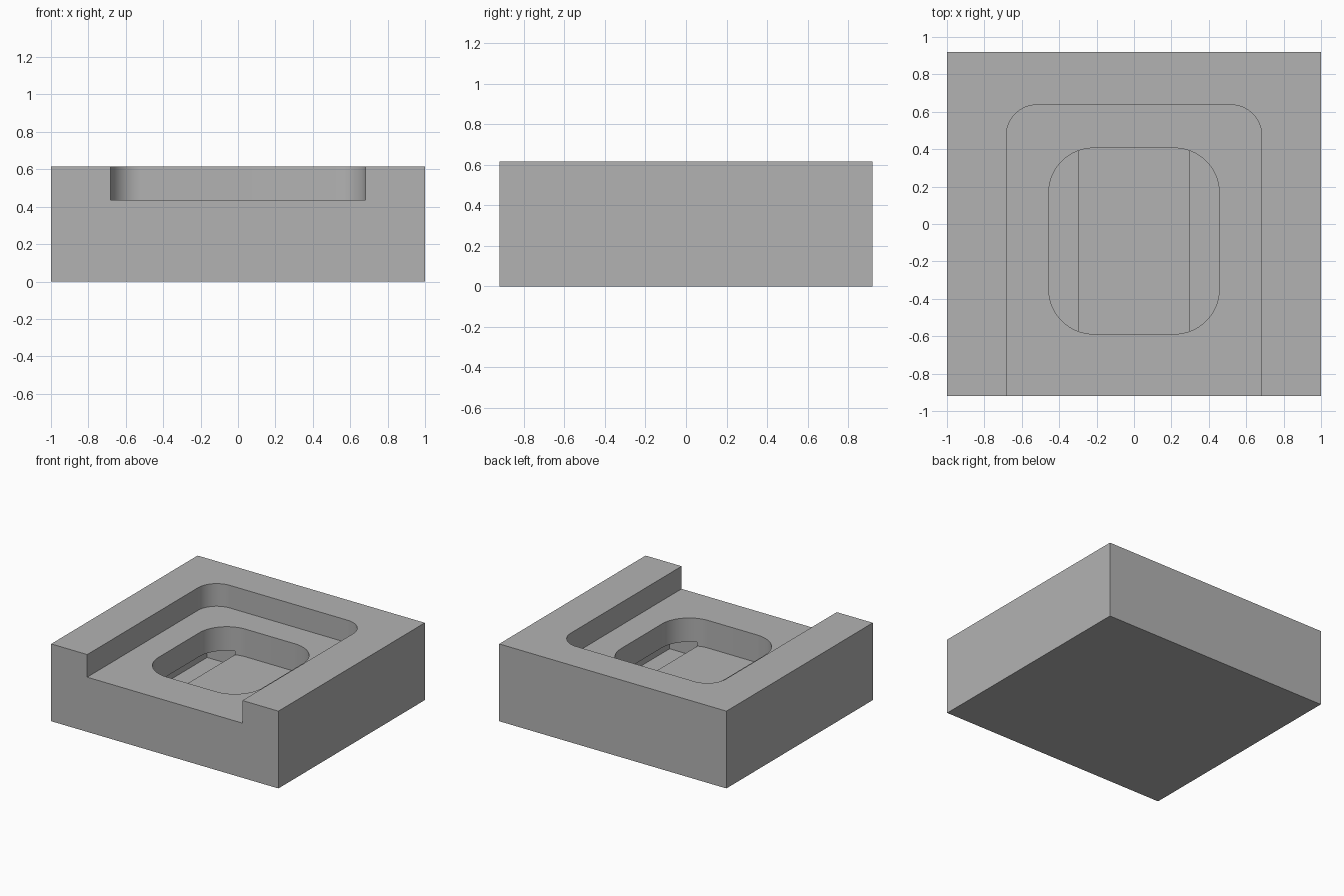
import bpy, bmesh, math

old = bpy.data.objects.get("Cube")
if old:
    bpy.data.objects.remove(old, do_unlink=True)

grey = bpy.data.materials.new("plain_grey")
grey.use_nodes = True
colour = (0.45, 0.45, 0.45, 1)
grey.diffuse_color = colour
grey.node_tree.nodes["Principled BSDF"].inputs["Base Color"].default_value = colour


def prism(name, x0, x1, y0, y1, z0, z1, radius=0.0, steps=16):
    """Upright block, with rounded vertical corners if a radius is given."""
    bm = bmesh.new()
    points = []
    for i, (sx, sy) in enumerate([(1, 1), (-1, 1), (-1, -1), (1, -1)]):
        cx = (x1 if sx > 0 else x0) - sx * radius
        cy = (y1 if sy > 0 else y0) - sy * radius
        for k in range(steps + 1 if radius else 1):
            a = (i + k / steps) * math.pi / 2
            points.append((cx + radius * math.cos(a), cy + radius * math.sin(a), z0))
    base = bm.faces.new([bm.verts.new(p) for p in points])
    top = bmesh.ops.extrude_face_region(bm, geom=[base])["geom"]
    bmesh.ops.translate(bm, vec=(0, 0, z1 - z0),
                        verts=[v for v in top if isinstance(v, bmesh.types.BMVert)])
    bmesh.ops.recalc_face_normals(bm, faces=bm.faces)
    mesh = bpy.data.meshes.new(name)
    bm.to_mesh(mesh)
    bm.free()
    mesh.materials.append(grey)
    obj = bpy.data.objects.new(name, mesh)
    bpy.context.collection.objects.link(obj)
    return obj


# Solid block
block = prism("block", -1, 1, -0.92, 0.92, 0, 0.615)

# Upper recess open at the front, rounded pocket, and a groove under each side wall
cutters = [
    prism("recess_cutter", -0.683, 0.683, -1.4, 0.637, 0.435, 0.8, 0.165),
    prism("pocket_cutter", -0.456, 0.456, -0.588, 0.406, 0.215, 0.7, 0.24),
]
for side, x0, x1 in (("right", -0.555, -0.3), ("left", 0.3, 0.555)):
    cutters.append(prism(side + "_groove_cutter", x0, x1, -0.587, 0.405, 0.12, 0.245))

bpy.context.view_layer.objects.active = block
block.select_set(True)
for cutter in cutters:
    cutter.hide_render = True
    mod = block.modifiers.new(cutter.name, "BOOLEAN")
    mod.operation = "DIFFERENCE"
    mod.solver = "EXACT"
    mod.object = cutter
    bpy.ops.object.modifier_apply(modifier=mod.name)
for cutter in cutters:
    bpy.data.objects.remove(cutter, do_unlink=True)

bpy.ops.object.shade_smooth_by_angle(angle=math.radians(30))
